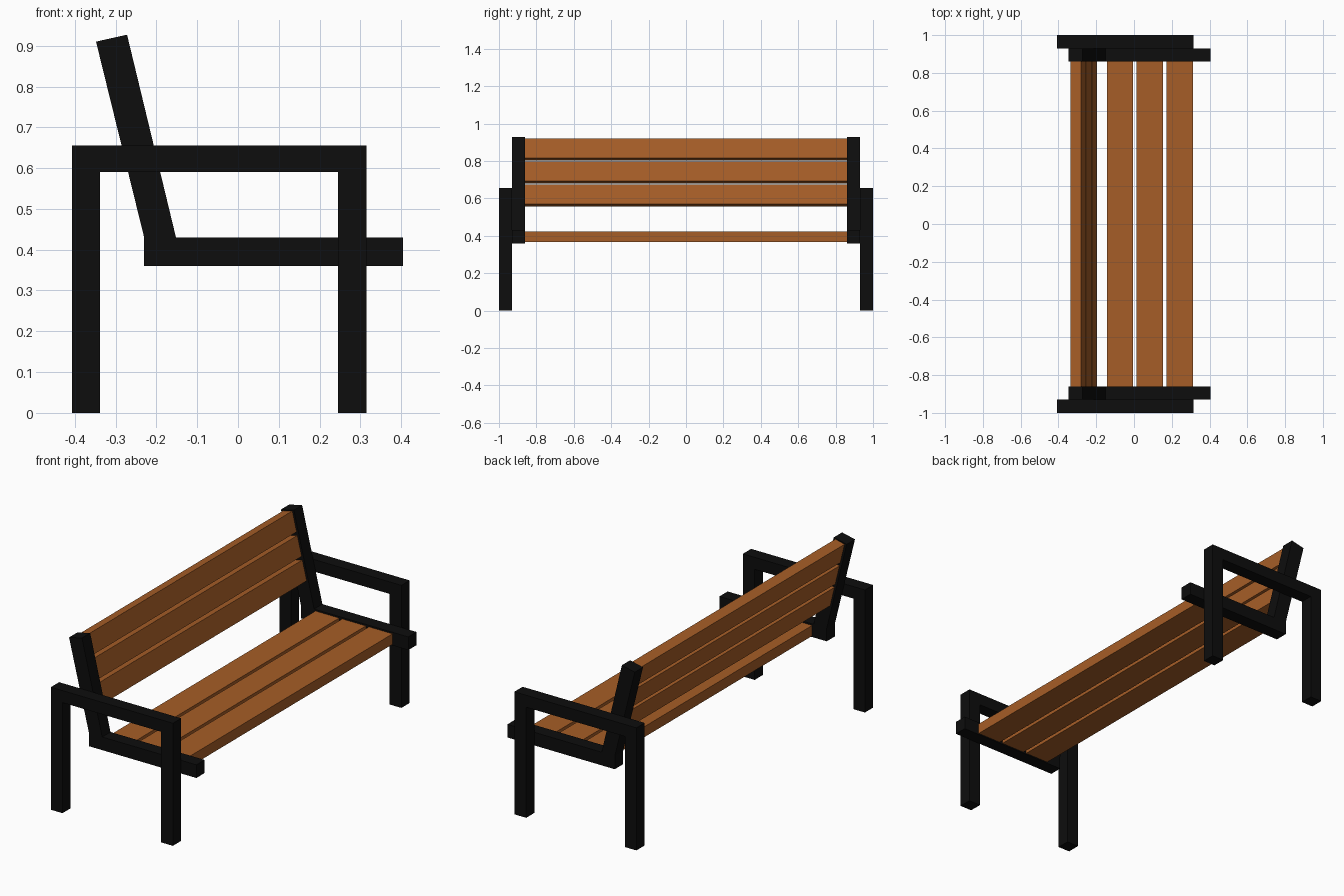
import bpy, bmesh
from mathutils import Vector

if "Cube" in bpy.data.objects:
    bpy.data.objects.remove(bpy.data.objects["Cube"])


def material(name, rgb):
    m = bpy.data.materials.new(name)
    m.diffuse_color = (*rgb, 1)
    m.use_nodes = True
    m.node_tree.nodes["Principled BSDF"].inputs["Base Color"].default_value = m.diffuse_color
    return m


WOOD = material("warm wood", (0.38, 0.11, 0.02))
METAL = material("black metal", (0.004, 0.004, 0.004))


def extrude_profile(name, pts, y0, y1, mat):
    """Extrude an (x, z) outline along y."""
    bm = bmesh.new()
    face = bm.faces.new([bm.verts.new((x, y0, z)) for x, z in pts])
    ext = bmesh.ops.extrude_face_region(bm, geom=[face])
    verts = [v for v in ext["geom"] if isinstance(v, bmesh.types.BMVert)]
    bmesh.ops.translate(bm, verts=verts, vec=(0, y1 - y0, 0))
    bmesh.ops.recalc_face_normals(bm, faces=bm.faces)
    me = bpy.data.meshes.new(name)
    bm.to_mesh(me)
    bm.free()
    me.materials.append(mat)
    ob = bpy.data.objects.new(name, me)
    bpy.context.collection.objects.link(ob)
    return ob


# Outer leg-and-armrest arches, and inner seat-and-back brackets
ARCH = [(-0.407, 0), (-0.338, 0), (-0.338, 0.591), (0.245, 0.591),
        (0.245, 0), (0.315, 0), (0.315, 0.655), (-0.407, 0.655)]
BRACKET = [(-0.23, 0.36), (0.405, 0.36), (0.405, 0.43), (-0.152, 0.43),
           (-0.272, 0.927), (-0.348, 0.91), (-0.23, 0.43)]
for side, s in (("left", -1), ("right", 1)):
    extrude_profile(side + "_leg_arch", ARCH, s * 0.93, s * 1.0, METAL)
    extrude_profile(side + "_seat_bracket", BRACKET, s * 0.86, s * 0.93, METAL)

# Seat slats
for i, x in enumerate((-0.144, 0.014, 0.172)):
    extrude_profile(f"seat_slat_{i + 1}",
                    [(x, 0.366), (x + 0.14, 0.366), (x + 0.14, 0.422), (x, 0.422)],
                    -0.86, 0.86, WOOD)

# Back slats, tilted along the bracket uprights
up = Vector((-0.235, 0.972))
out = Vector((0.972, 0.235))
top_front = Vector((-0.281, 0.92))
for i, drop in enumerate((0, 0.1265, 0.253)):
    a = top_front - up * drop
    b = a - up * 0.108
    extrude_profile(f"back_slat_{i + 1}", [a, b, b - out * 0.056, a - out * 0.056],
                    -0.86, 0.86, WOOD)
